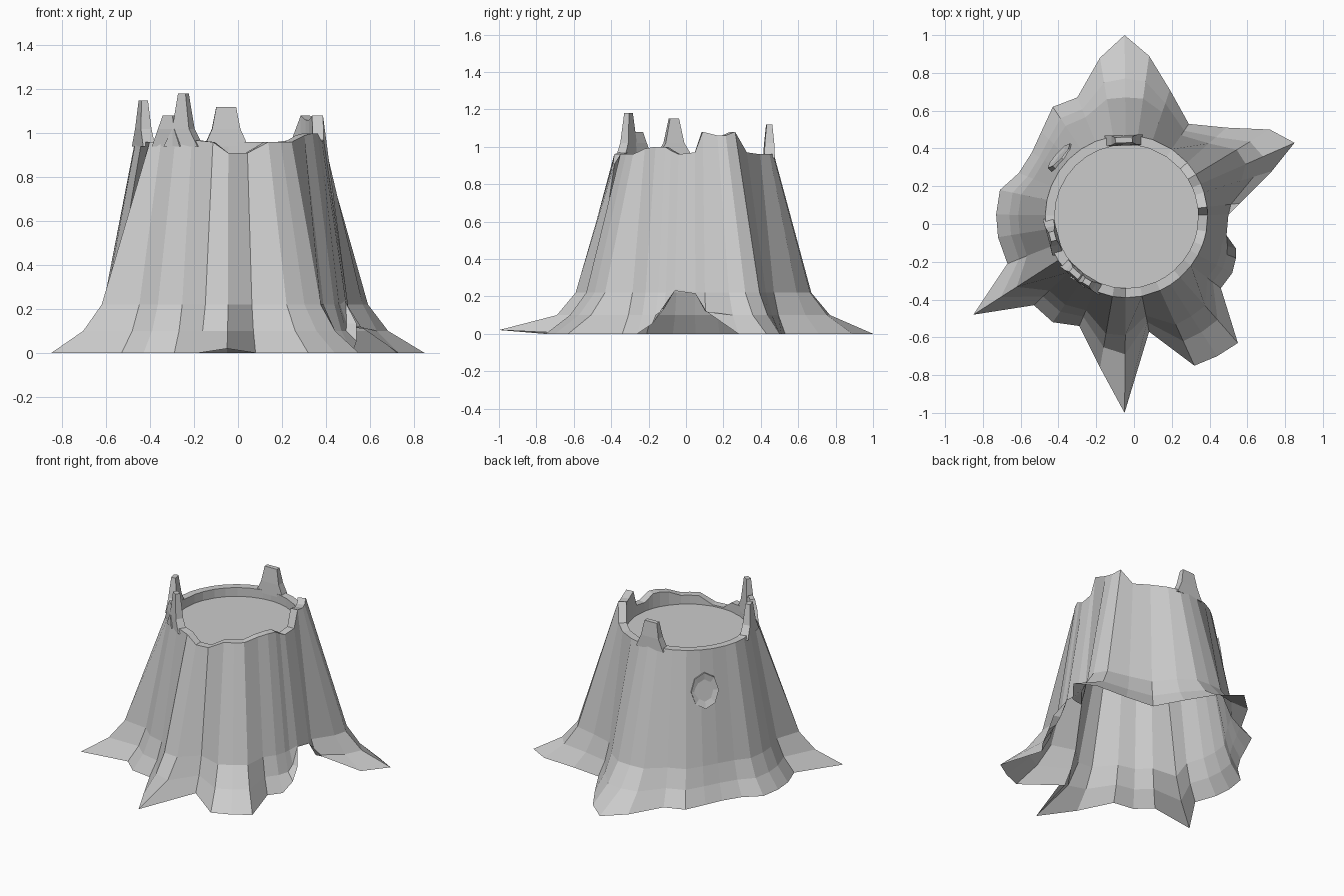
import bpy, bmesh
from math import atan2, cos, sin, hypot, pi, radians
from mathutils import Vector

old = bpy.data.objects.get("Cube")
if old:
    bpy.data.objects.remove(old, do_unlink=True)

wood = bpy.data.materials.new("grey wood")
wood.use_nodes = True
GREY = (0.6, 0.6, 0.6, 1)
wood.diffuse_color = GREY
wood.node_tree.nodes["Principled BSDF"].inputs["Base Color"].default_value = GREY

CX, CY = -0.04, 0.04          # trunk axis
RIM, INNER, FLOOR = 0.43, 0.38, 0.9


def polar(angle, r, z):
    return Vector((CX + r * cos(angle), CY + r * sin(angle), z))


def loft(name, rings, cap_start=False, cap_end=False):
    """Join closed rings of points with quads, capping ends on request."""
    bm = bmesh.new()
    loops = [[bm.verts.new(p) for p in ring] for ring in rings]
    n = len(loops[0])
    for a, b in zip(loops, loops[1:]):
        for i in range(n):
            j = (i + 1) % n
            bm.faces.new((a[i], a[j], b[j], b[i]))
    if cap_start:
        bm.faces.new(loops[0][::-1])
    if cap_end:
        bm.faces.new(loops[-1])
    mesh = bpy.data.meshes.new(name)
    bm.to_mesh(mesh)
    bm.free()
    mesh.materials.append(wood)
    obj = bpy.data.objects.new(name, mesh)
    bpy.context.collection.objects.link(obj)
    return obj


# Ground outline (x, y) with the rim height above each point, anticlockwise
columns = [
    (.56, .11, 1.08), (.73, .28, 1.06), (.85, .43, 1.06), (.72, .5, 1.08),
    (.49, .51, .97), (.29, .53, .96), (.19, .71, .96), (.08, .89, .96),
    (-.05, 1, .96), (-.18, .88, .96), (-.3, .67, .96), (-.43, .62, .96),
    (-.49, .49, .96), (-.54, .38, .96), (-.61, .27, .96), (-.71, .18, .96),
    (-.73, .05, .96), (-.72, -.07, .97), (-.67, -.21, .96), (-.85, -.48, .96),
    (-.53, -.43, .96), (-.43, -.52, .97), (-.29, -.54, .97), (-.18, -.76, .96),
    (-.05, -1, .91), (.08, -.57, .91), (.32, -.75, .96), (.44, -.7, .96),
    (.55, -.63, .96), (.46, -.34, .99), (.52, -.26, 1), (.54, -.18, 1),
    (.54, -.13, .98), (.49, -.06, .96), (.5, .05, .97),
]

# Stump: flared roots, trunk wall, rim, inner wall and sunken top
rings = [[] for _ in range(6)]
for x, y, top in columns:
    a, base = atan2(y - CY, x - CX), hypot(x - CX, y - CY)
    # arched gap under the wall on one side, otherwise the roots reach the ground
    gap = 0.23 - 1.6 * max(abs(y + 0.015) - 0.055, 0) if x > 0.45 else 0
    foot = max(gap, 0.02 if base > 0.98 else 0)
    # side roots spread further than the others; the gap's crown has no flare
    spread = 0.26 if abs(x) > 0.6 else 0.2
    mid = base if gap > 0.2 else RIM + min(0.55 * (base - RIM), spread)
    low = mid + min(0.4 * (base - mid), 0.1)
    profile = [(base, foot), (low, max(0.1, foot)), (mid, max(0.22, foot + 0.01)),
               (RIM, top), (INNER, top), (INNER, FLOOR)]
    for ring, (r, z) in zip(rings, profile):
        ring.append(polar(a, r, z))
loft("stump", rings, cap_end=True)


# Broken splinters flaring out of the rim
def splinter(name, degrees, wide, narrow, top):
    a = radians(degrees)
    side = Vector((-sin(a), cos(a), 0))

    def section(w, z, r_in, r_out):
        return [polar(a, r, z) + side * s * w / 2
                for r, s in ((r_in, -1), (r_out, -1), (r_out, 1), (r_in, 1))]

    loft(name, [section(wide, 0.94, 0.375, 0.432),
                section(0.35 * wide + 0.65 * narrow, 1.02, 0.38, 0.43),
                section(narrow, top, 0.39, 0.42)], True, True)


splinter("back_splinter", 92, 0.2, 0.09, 1.12)
splinter("side_splinter", -165, 0.2, 0.05, 1.15)
splinter("front_tall_splinter", -121, 0.18, 0.04, 1.18)
splinter("front_short_splinter", -132, 0.17, 0.06, 1.08)

# Knot on the wall: a thin eight-sided lip around a shallow hollow
a = radians(138)
out = Vector((cos(a), sin(a), 0.15)).normalized()
across = Vector((-sin(a), cos(a), 0))
up = out.cross(across)
centre = polar(a, 0.465, 0.7)
knot = [[centre + out * d + across * cos(k * pi / 4) * 0.09 * s
         + up * sin(k * pi / 4) * 0.12 * s for k in range(8)]
        for s, d in ((1, -0.02), (0.97, 0.016), (0.6, 0.006))]
loft("knot_hole", knot, cap_end=True)
